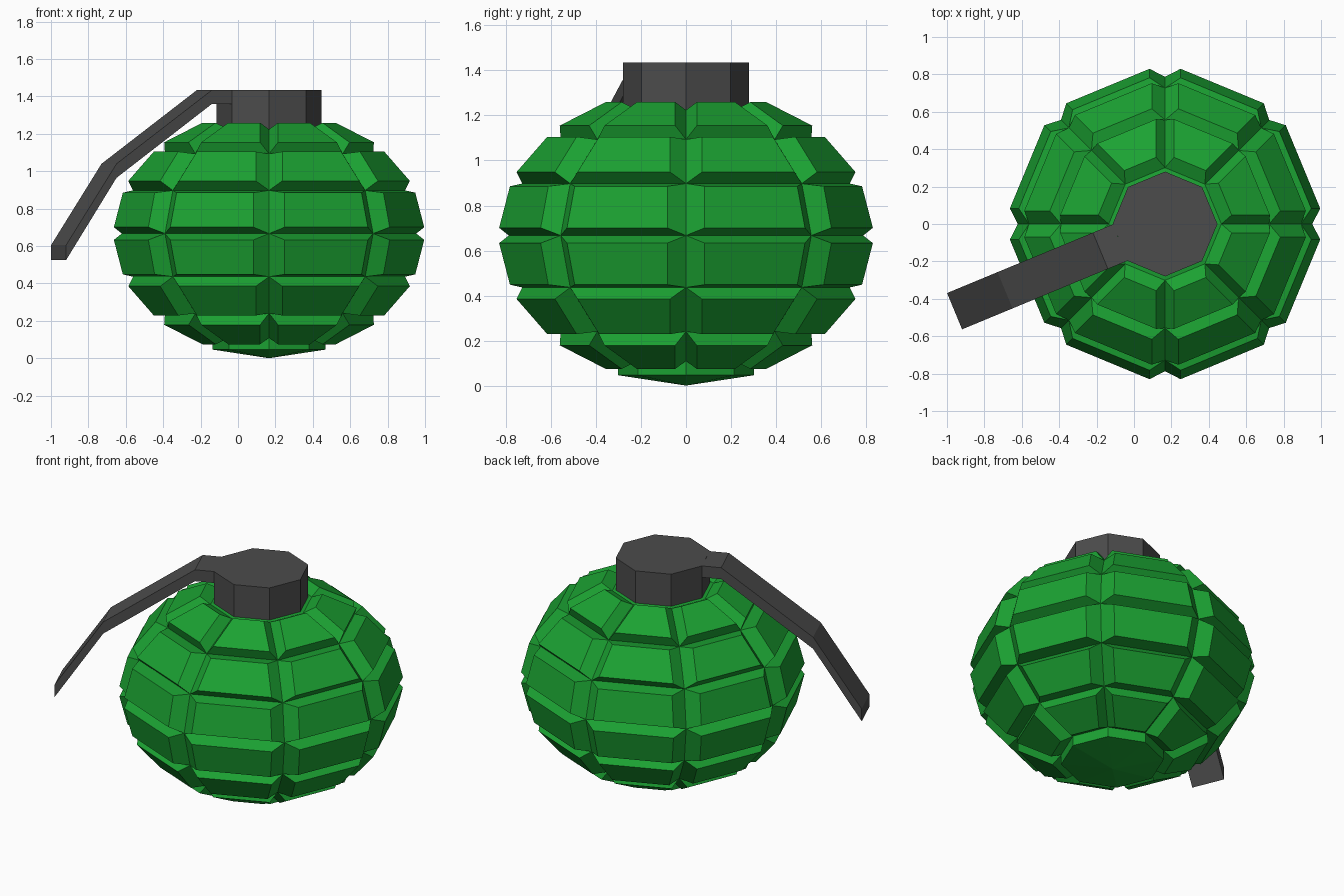
import bpy, bmesh, math
from mathutils import Vector

if "Cube" in bpy.data.objects:
    bpy.data.objects.remove(bpy.data.objects["Cube"])

CX = 0.166          # body axis position
R, MID, SQUASH = 0.787, 0.667, 0.766


def material(name, colour):
    m = bpy.data.materials.new(name)
    m.diffuse_color = (*colour, 1)
    m.use_nodes = True
    m.node_tree.nodes["Principled BSDF"].inputs["Base Color"].default_value = m.diffuse_color
    return m


def finish(bm, name, mat):
    bmesh.ops.recalc_face_normals(bm, faces=bm.faces[:])
    me = bpy.data.meshes.new(name)
    bm.to_mesh(me)
    bm.free()
    me.materials.append(mat)
    ob = bpy.data.objects.new(name, me)
    ob.location.x = CX
    bpy.context.collection.objects.link(ob)
    return ob


green = material("green", (0.011, 0.36, 0.032))
dark = material("dark_grey", (0.072, 0.072, 0.072))

# Body: eight-sided sphere, every panel raised with sloping sides, then squashed
bm = bmesh.new()
bmesh.ops.create_uvsphere(bm, u_segments=8, v_segments=8, radius=R)
bm.normal_update()
panels = [f for f in bm.faces if len(f.verts) == 4]
base = [f for f in bm.faces if len(f.verts) == 3 and f.calc_center_median().z < 0]

# Raised cap underneath
cap = bmesh.ops.extrude_face_region(bm, geom=base)["geom"]
for v in (g for g in cap if isinstance(g, bmesh.types.BMVert)):
    v.co.z -= 0.083
bmesh.ops.delete(bm, geom=[f for f in base if f.is_valid], context='FACES')

# Raised panels
for f in bmesh.ops.extrude_discrete_faces(bm, faces=panels)["faces"]:
    f.normal_update()
    c, n = f.calc_center_median(), f.normal.copy()
    if n.dot(c) < 0:
        n.negate()
    for v in f.verts:
        v.co = c + (v.co - c) * 0.8 + n * 0.078
for v in bm.verts:
    v.co.z = v.co.z * SQUASH + MID
finish(bm, "body", green)

# Lid: octagonal cap on top
bm = bmesh.new()
ring = [bm.verts.new((0.28 * math.cos(i * math.pi / 4),
                      0.28 * math.sin(i * math.pi / 4), 1.22)) for i in range(8)]
top = bmesh.ops.extrude_face_region(bm, geom=[bm.faces.new(ring)], use_keep_orig=True)["geom"]
for v in (g for g in top if isinstance(g, bmesh.types.BMVert)):
    v.co.z = 1.435
finish(bm, "lid", dark)

# Lever: bent strip running out from one side of the lid (distance, top, bottom)
path = [(0.2587, 1.434, 1.36), (0.374, 1.434, 1.36), (0.926, 1.04, 0.965), (1.218, 0.605, 0.525)]
a = math.radians(202.5)
out, side = Vector((math.cos(a), math.sin(a), 0)), Vector((-math.sin(a), math.cos(a), 0))
bm = bmesh.new()
rings = []
for s, hi, lo in path:
    rings.append([bm.verts.new(out * s + side * w + Vector((0, 0, z)))
                  for w, z in ((-0.105, lo), (0.105, lo), (0.105, hi), (-0.105, hi))])
for p, q in zip(rings, rings[1:]):
    for i in range(4):
        j = (i + 1) % 4
        bm.faces.new((p[i], p[j], q[j], q[i]))
bm.faces.new(rings[0])
bm.faces.new(rings[-1])
finish(bm, "lever", dark)
